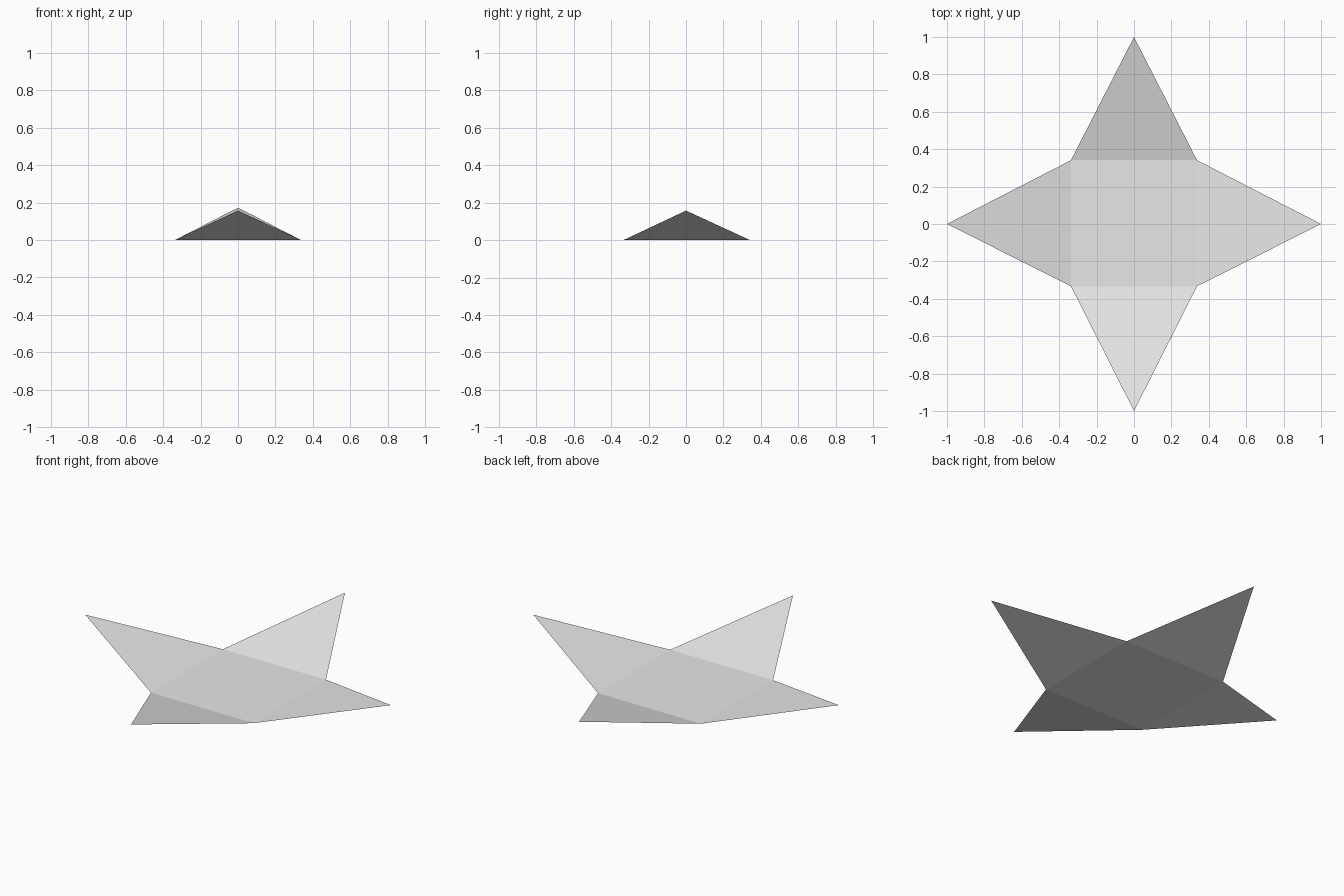
import bpy

cube = bpy.data.objects.get("Cube")
if cube:
    bpy.data.objects.remove(cube, do_unlink=True)

# Single plain grey
grey = bpy.data.materials.new("light grey")
colour = (0.8, 0.8, 0.8, 1.0)
grey.diffuse_color = colour
grey.use_nodes = True
grey.node_tree.nodes["Principled BSDF"].inputs["Base Color"].default_value = colour


def sheet(name, points):
    """Add one flat, thin face with its corners in counter-clockwise order."""
    mesh = bpy.data.meshes.new(name)
    mesh.from_pydata(points, [], [tuple(range(len(points)))])
    mesh.materials.append(grey)
    obj = bpy.data.objects.new(name, mesh)
    bpy.context.collection.objects.link(obj)


# Square floor panel, corners counter-clockwise from front right
H = 0.337
corners = [(-H, -0.333, 0), (H, -0.333, 0), (H, 0.341, 0), (-H, 0.341, 0)]
sheet("base_panel", corners)

# Triangular flaps folded up from each edge; the back one is a little steeper
tips = {
    "front_flap": (0, -1, 0.157),
    "left_flap": (1, 0, 0.157),
    "back_flap": (0, 1, 0.173),
    "right_flap": (-1, 0, 0.157),
}
for i, (name, tip) in enumerate(tips.items()):
    sheet(name, [corners[i], tip, corners[(i + 1) % 4]])
